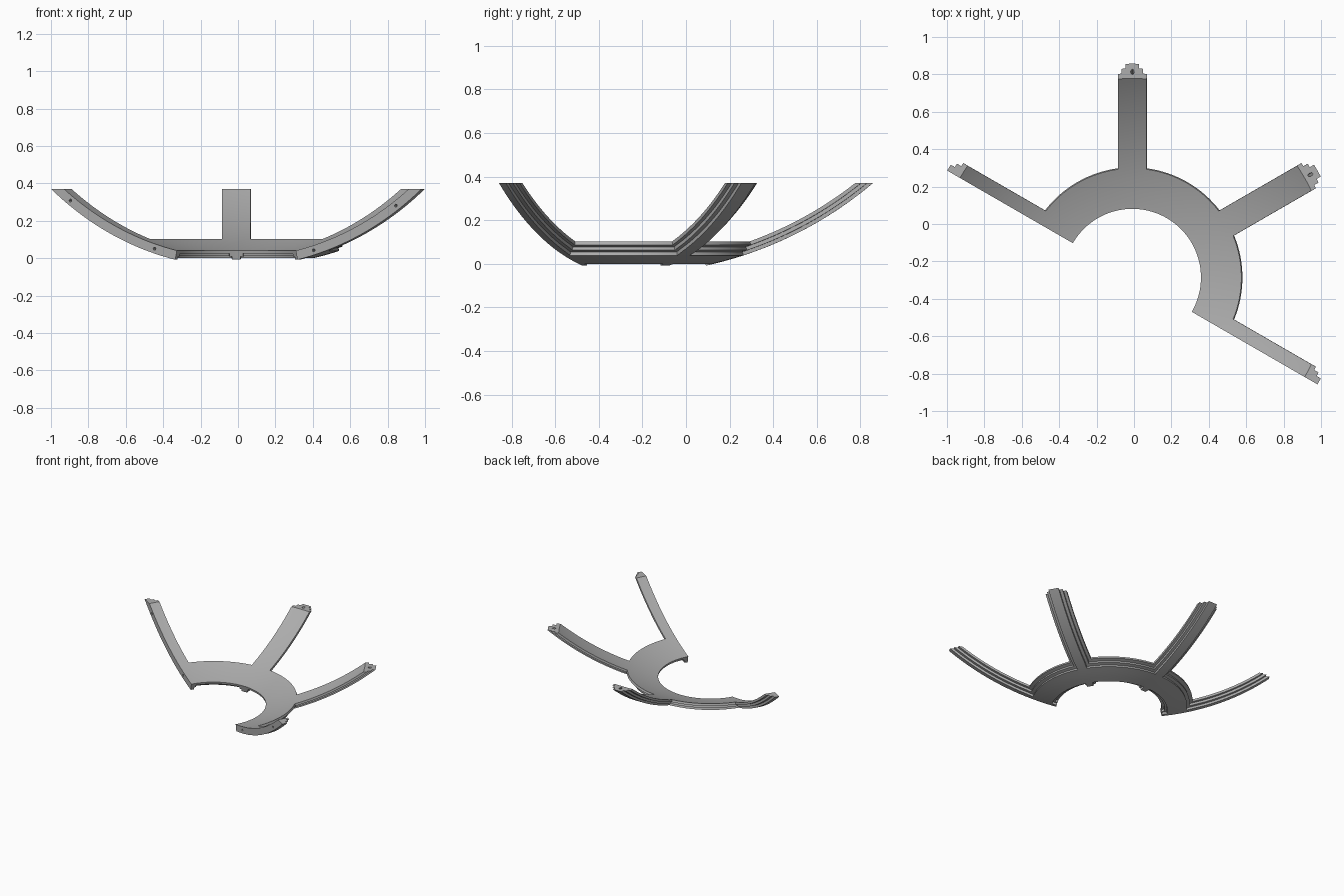
import bpy, bmesh, math
from mathutils import Vector, Matrix

if "Cube" in bpy.data.objects:
    bpy.data.objects.remove(bpy.data.objects["Cube"])

CX, CY = -0.009, -0.286            # plan position of the ring axis
RADII = [1.72, 1.737, 1.7535, 1.77]  # spherical skins bounding three layers
H = 1.7214                         # height of the sphere centre
TOP = 0.37                         # level cut at the arm tips
RING = [(0.367, 1), (0.385, 2), (0.40, 3), (0.445, 3), (0.49, 3),
        (0.535, 2), (0.558, 1), (0.583, 0)]   # radius, layers outside it
R_OUT = RING[-1][0]
HALF = [(-0.077, 1), (-0.057, 2), (-0.0355, 3), (0.0, 3),
        (0.0355, 2), (0.057, 1), (0.077, 0)]  # arm offset, layers beside it
ROWS = 24
ARMS = [(-30, 3, 6), (30, 0, 6), (90, 0, 6), (150, 0, 3)]  # angle, first/last offset


def on_sphere(x, y, R):
    return Vector((x + CX, y + CY, H - math.sqrt(R * R - x * x - y * y)))


def ring_point(r, th, R):
    r *= R / RADII[0]
    return on_sphere(r * math.cos(th), r * math.sin(th), R)


def arm_point(u, t, th, R):
    s = R / RADII[0]
    x0 = math.sqrt(R_OUT ** 2 - u * u) * s
    u *= s
    x1 = math.sqrt(R * R - (H - TOP) ** 2 - u * u)
    x = x0 + (x1 - x0) * t
    c, n = math.cos(th), math.sin(th)
    return on_sphere(x * c - u * n, x * n + u * c, R)


bm = bmesh.new()
verts, faces = {}, {}


def add_cell(corners, levels):
    """Stack up to three layer blocks; faces shared by two blocks cancel."""
    for k in range(levels):
        a = [(c, k) for c in corners]
        b = [(c, k + 1) for c in corners]
        quads = [a, b[::-1]] + [[a[i], b[i], b[(i + 1) % 4], a[(i + 1) % 4]] for i in range(4)]
        for q in quads:
            key = frozenset(q)
            if key in faces:
                del faces[key]
            else:
                faces[key] = q


# Angular columns of the ring: (angle, layers carried through by an arm)
cols, arm_cols = [], []
for deg, lo, hi in ARMS:
    th = math.radians(deg)
    first = th + math.asin(HALF[lo][0] / R_OUT)
    if cols:
        prev = cols.pop()[0]
        cols += [(prev + (first - prev) * i / 16, 0) for i in range(16)]
    arm_cols.append((len(cols), th, lo, hi))
    for j in range(lo, hi + 1):
        cols.append((th + math.asin(HALF[j][0] / R_OUT), HALF[j][1] if j < hi else 0))

where = {}
last = len(RING) - 1
for i, (th, _) in enumerate(cols):
    for j, (r, _) in enumerate(RING):
        where[(i, j)] = (ring_point, r, th)

# Ring cells
for i in range(len(cols) - 1):
    for j in range(last):
        add_cell([(i, j), (i, j + 1), (i + 1, j + 1), (i + 1, j)],
                 max(RING[j][1], cols[i][1]))

# Arm cells continue the ring's outer edge
for start, th, lo, hi in arm_cols:
    for j in range(lo, hi + 1):
        for n in range(1, ROWS + 1):
            where[(start + j - lo, last + n)] = (arm_point, HALF[j][0], n / ROWS, th)
    for j in range(lo, hi):
        i = start + j - lo
        for n in range(ROWS):
            a, b = last + n, last + n + 1
            add_cell([(i, a), (i, b), (i + 1, b), (i + 1, a)], HALF[j][1])

for q in faces.values():
    for c, k in q:
        if (c, k) not in verts:
            fn, *args = where[c]
            verts[(c, k)] = bm.verts.new(fn(*args, RADII[k]))
    bm.faces.new([verts[v] for v in q])
bmesh.ops.recalc_face_normals(bm, faces=bm.faces)
mesh = bpy.data.meshes.new("ribbed_half_ring")
bm.to_mesh(mesh)
bm.free()
body = bpy.data.objects.new("ribbed_half_ring", mesh)
bpy.context.collection.objects.link(body)

# Pin holes in the flat joint faces and in the full arm tips
bm = bmesh.new()


def pin(pos, direction, radius, depth):
    rot = Vector(direction).to_track_quat('Z', 'Y').to_matrix().to_4x4()
    bmesh.ops.create_cone(bm, cap_ends=True, segments=12, radius1=radius, radius2=radius,
                          depth=depth * 2, matrix=Matrix.Translation(pos) @ rot)


for deg, spots in ((150, (0.505, 1.024)), (-30, (0.477, 0.985))):
    th = math.radians(deg)
    for r in spots:
        pos = on_sphere(r * math.cos(th), r * math.sin(th), 1.745)
        pin(pos, (0.5, math.sqrt(0.75), 0), 0.008, 0.03)
for deg in (30, 90):
    th = math.radians(deg)
    c, n = math.cos(th), math.sin(th)
    pin((1.1 * c + CX, 1.1 * n + CY, TOP), (1.35 * c, 1.35 * n, 1.1), 0.009, 0.06)
cut_mesh = bpy.data.meshes.new("pin_holes")
bm.to_mesh(cut_mesh)
bm.free()
cutter = bpy.data.objects.new("pin_holes", cut_mesh)
bpy.context.collection.objects.link(cutter)
cutter.hide_render = True

mod = body.modifiers.new("holes", 'BOOLEAN')
mod.operation, mod.solver, mod.object = 'DIFFERENCE', 'EXACT', cutter
bpy.context.view_layer.objects.active = body
body.select_set(True)
bpy.ops.object.modifier_apply(modifier=mod.name)
bpy.data.objects.remove(cutter)

grey = bpy.data.materials.new("plain grey")
grey.diffuse_color = (0.42, 0.42, 0.42, 1)
grey.use_nodes = True
grey.node_tree.nodes["Principled BSDF"].inputs["Base Color"].default_value = grey.diffuse_color
body.data.materials.clear()
body.data.materials.append(grey)
bpy.ops.object.shade_smooth_by_angle(angle=math.radians(30))
